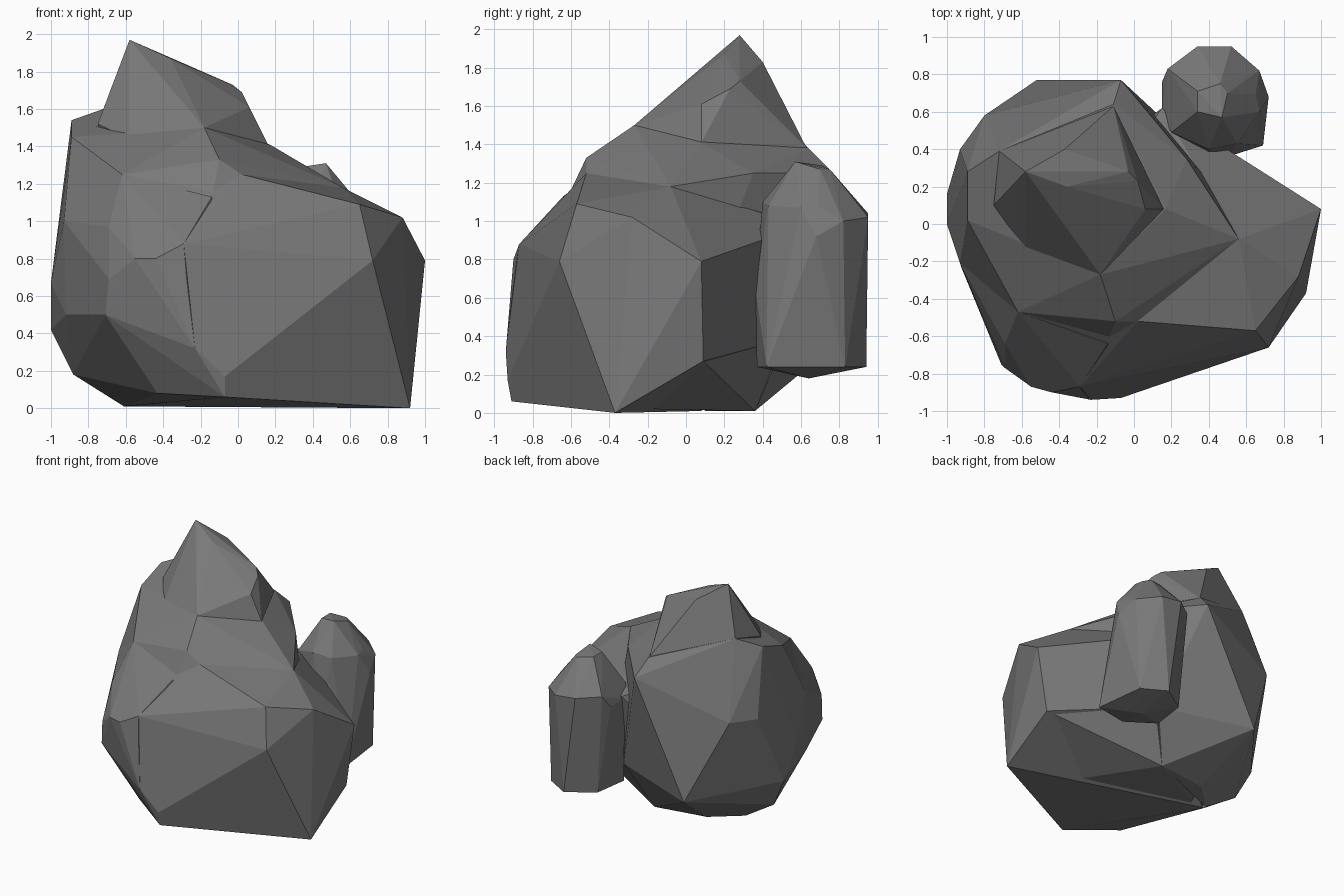
import bpy, bmesh

# dark grey stone
stone = bpy.data.materials.new("dark_stone")
stone.diffuse_color = (.19, .19, .19, 1)


def hull(name, pts):
    """Flat-faced convex stone from its corner points."""
    bm = bmesh.new()
    for p in pts:
        bm.verts.new(p)
    bmesh.ops.convex_hull(bm, input=bm.verts)
    loose = [v for v in bm.verts if not v.link_faces]
    bmesh.ops.delete(bm, geom=loose, context='VERTS')
    bmesh.ops.dissolve_limit(bm, angle_limit=0.07, verts=bm.verts, edges=bm.edges)
    bmesh.ops.recalc_face_normals(bm, faces=bm.faces)
    me = bpy.data.meshes.new(name)
    bm.to_mesh(me)
    bm.free()
    me.materials.append(stone)
    ob = bpy.data.objects.new(name, me)
    bpy.context.collection.objects.link(ob)
    return ob


# main body: the middle and left mass under the peak
body = hull("boulder", [
    (-.89, .28, 1.54), (-.89, .02, 1.45), (-.72, .39, 1.60), (-.58, -.14, 1.46),
    (-.18, -.27, 1.50), (-.10, -.52, 1.33), (-.62, -.47, 1.25), (-.14, -.62, 1.12),
    (.02, -.52, 1.25), (.17, -.30, 1.25), (.17, .08, 1.41), (.28, .35, 1.25),
    (.56, -.08, 1.18), (.40, .24, .97), (-.11, .64, 1.38), (-.07, .77, 1.25),
    (-.80, .58, 1.0), (-.93, .40, 1.0), (-.52, .77, .35), (-1, .16, .42),
    (-1, 0, .67), (-.93, -.21, 1.0), (-.88, .12, .18), (-.61, .10, .01),
    (-.40, .30, .02), (.03, .36, .01), (.20, .52, .38)])

# pointed summit
peak = hull("peak", [
    (-.58, .28, 1.97), (-.36, .20, 1.87), (-.03, .28, 1.73), (.02, .23, 1.69),
    (.06, .08, 1.61), (.16, .08, 1.41), (-.37, .40, 1.83), (-.11, .63, 1.38),
    (-.18, -.27, 1.50), (-.58, -.14, 1.44), (-.72, .39, 1.60),
    (-.75, .10, 1.52), (-.50, .10, .8), (-.1, .1, .8)])

# low block on the right
right = hull("right_block", [
    (.92, -.37, 0), (1, .08, .79), (.72, -.66, .79), (.65, -.57, 1.09),
    (.88, -.28, 1.02), (.56, -.08, 1.18), (.02, -.52, 1.25), (.17, -.30, 1.25),
    (.40, .24, .99), (.15, .62, .98), (.92, .09, .27), (.37, -.20, .02),
    (.22, .50, .38), (-.07, -.91, .06), (-.07, -.93, .17),
    (-.23, -.94, .32), (-.27, -.90, .67), (-.29, -.87, .88), (-.14, -.64, 1.13),
    (-.43, -.66, .08), (-.60, .08, .01), (-.62, -.47, 1.25)])

# sloping underside at the back of that block
under = hull("underside", [
    (.37, -.20, .02), (.03, .36, .01), (.91, .08, .28), (.22, .51, .39),
    (0, 0, .5), (-.40, .29, .03), (-.5, .06, .02)])

# bulge at the lower left front
left = hull("left_bulge", [
    (-.92, -.24, .50), (-.71, -.75, .50), (-.69, -.77, .69), (-.55, -.87, .80),
    (-.44, -.90, .80), (-.27, -.90, .67), (-.23, -.94, .32), (-.07, -.91, .06),
    (-.43, -.66, .08), (-.61, .08, .01), (-.88, .12, .18), (-1, .16, .42),
    (-1, 0, .67), (-.93, -.21, 1.0), (-.69, -.64, .97), (-.76, -.25, 1.08),
    (-.29, -.87, .88), (-.62, -.47, 1.25), (-.1, -.2, .3), (-.14, -.64, 1.13)])

# fuse the big pieces into one boulder
bpy.context.view_layer.objects.active = body
for part in (peak, right, under, left):
    m = body.modifiers.new("fuse", 'BOOLEAN')
    m.operation = 'UNION'
    m.solver = 'EXACT'
    m.object = part
    bpy.ops.object.modifier_apply(modifier=m.name)
    bpy.data.objects.remove(part)

# separate standing stone at the back right
hull("standing_stone", [
    (.34, .71, 1.29), (.46, .75, 1.27), (.50, .70, 1.27), (.47, .57, 1.31),
    (.34, .60, 1.29), (.20, .49, 1.03), (.40, .40, 1.10), (.55, .43, 1.08),
    (.67, .60, 1.07), (.65, .69, 1.08), (.67, .82, 1.0), (.52, .95, 1.02),
    (.34, .95, 1.04), (.18, .83, 1.05), (.15, .76, .95), (.15, .58, .95),
    (.40, .36, .70), (.50, .36, .65), (.72, .68, .92), (.69, .42, .24),
    (.64, .83, .24), (.45, .94, .24), (.24, .80, .24), (.20, .52, .24),
    (.42, .37, .24), (.45, .64, .18)])
